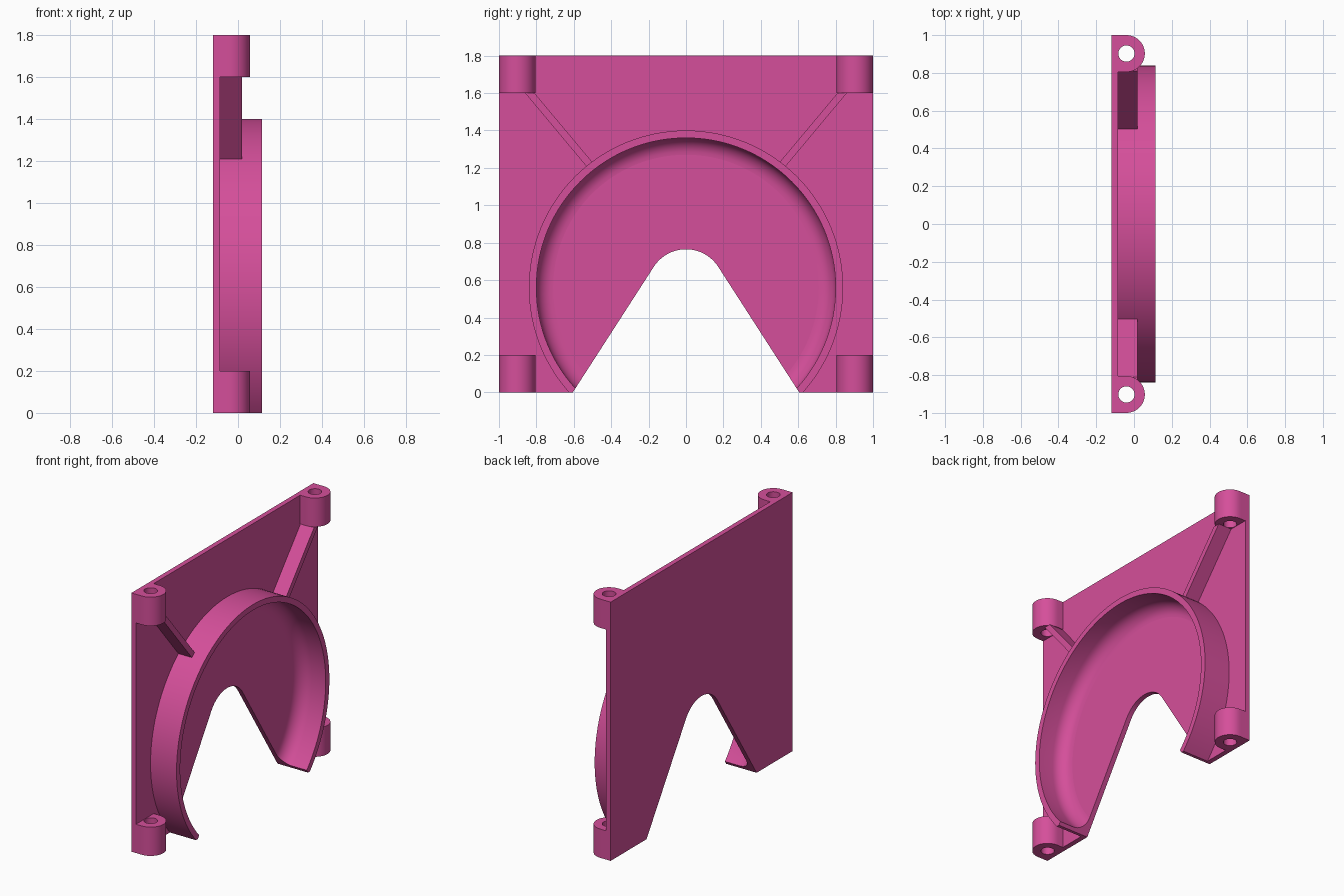
import bpy, bmesh, math

if "Cube" in bpy.data.objects:
    bpy.data.objects.remove(bpy.data.objects["Cube"])

BACK, FACE = -0.12, -0.085        # plate thickness along x
CZ = 0.56                         # height of the ring centre

pink = bpy.data.materials.new("pink plastic")
pink.diffuse_color = (0.665, 0.078, 0.325, 1)
pink.use_nodes = True
pink.node_tree.nodes["Principled BSDF"].inputs["Base Color"].default_value = pink.diffuse_color


def make(name, bm, smooth=True):
    bmesh.ops.recalc_face_normals(bm, faces=bm.faces)
    me = bpy.data.meshes.new(name)
    bm.to_mesh(me)
    bm.free()
    ob = bpy.data.objects.new(name, me)
    bpy.context.collection.objects.link(ob)
    me.materials.append(pink)
    if smooth:
        bpy.ops.object.select_all(action='DESELECT')
        ob.select_set(True)
        bpy.context.view_layer.objects.active = ob
        bpy.ops.object.shade_smooth_by_angle(angle=math.radians(30))
    return ob


def slab(name, outline, x0, x1, smooth=True):
    """Extrude a (y, z) outline from x0 to x1."""
    bm = bmesh.new()
    f = bm.faces.new([bm.verts.new((x0, y, z)) for y, z in outline])
    geo = bmesh.ops.extrude_face_region(bm, geom=[f])['geom']
    bmesh.ops.translate(bm, vec=(x1 - x0, 0, 0),
                        verts=[v for v in geo if isinstance(v, bmesh.types.BMVert)])
    return make(name, bm, smooth)


def loft(name, rings, smooth=True):
    """Join a closed loop of closed point rings with quads."""
    bm = bmesh.new()
    vs = [[bm.verts.new(p) for p in r] for r in rings]
    n, m = len(vs), len(vs[0])
    for i in range(n):
        a, b = vs[i], vs[(i + 1) % n]
        for j in range(m):
            k = (j + 1) % m
            bm.faces.new((a[j], a[k], b[k], b[j]))
    return make(name, bm, smooth)


# Rounded V notch, running from right foot over the arch to left foot
a0 = math.radians(33)
notch = [(0.605, 0)]
for i in range(25):
    a = a0 + (math.pi - 2 * a0) * i / 24
    notch.append((0.205 * math.cos(a), CZ + 0.205 * math.sin(a)))
notch.append((-0.605, 0))

# Back plate
slab("back_plate", [(1, 0), (1, 1.8), (-1, 1.8), (-1, 0)] + notch[::-1], BACK, FACE)

# Ring wall with a fillet at its inner foot
R = 0.09
section = [(0.84, FACE), (0.84, 0.115), (0.80, 0.115)]
for i in range(9):
    t = math.pi / 2 * i / 8
    section.append((0.80 - R + R * math.cos(t), FACE + R - R * math.sin(t)))
N = 128
rings = []
for i in range(N):
    a = 2 * math.pi * i / N
    rings.append([(x, r * math.cos(a), CZ + r * math.sin(a)) for r, x in section])
ring = loft("ring_wall", rings)

# Trim the ring at the base line and along the notch
cutter = slab("notch_cutter", [(1.5, -1), (1.5, 0)] + notch + [(-1.5, 0), (-1.5, -1)],
              -0.5, 0.5, False)
cutter.hide_render = True
mod = ring.modifiers.new("trim", 'BOOLEAN')
mod.operation = 'DIFFERENCE'
mod.solver = 'EXACT'
mod.object = cutter
bpy.context.view_layer.objects.active = ring
bpy.ops.object.modifier_apply(modifier=mod.name)
bpy.data.objects.remove(cutter)

# D-shaped corner bosses with vertical holes
BX, BY, BR, HR = -0.04, 0.9025, 0.0975, 0.043
corner = math.atan2(BR, FACE - BX)
angles = sorted([2 * math.pi * i / 48 for i in range(48)]
                + [corner, 2 * math.pi - corner])


def boss_outer(a):
    c, s = math.cos(a), math.sin(a)
    if c > -1e-6:
        return BR * c, BR * s
    k = min((BX - FACE) / -c, BR / max(abs(s), 1e-6))
    return k * c, k * s


for side, sn in (("left", -1), ("right", 1)):
    for level, z0 in (("lower", 0.0), ("upper", 1.6)):
        outer = [boss_outer(a) for a in angles]
        inner = [(HR * math.cos(a), HR * math.sin(a)) for a in angles]
        loops = [(outer, z0), (outer, z0 + 0.2), (inner, z0 + 0.2), (inner, z0)]
        loft(f"{level}_{side}_boss",
             [[(BX + x, sn * BY + y, z) for x, y in pts] for pts, z in loops])

    # Diagonal brace from upper boss to ring
    rib = [(0.81, 1.6), (0.86, 1.6), (0.53, 1.205), (0.50, 1.23)]
    slab(f"{side}_brace", [(sn * y, z) for y, z in rib], FACE, 0.018, False)
